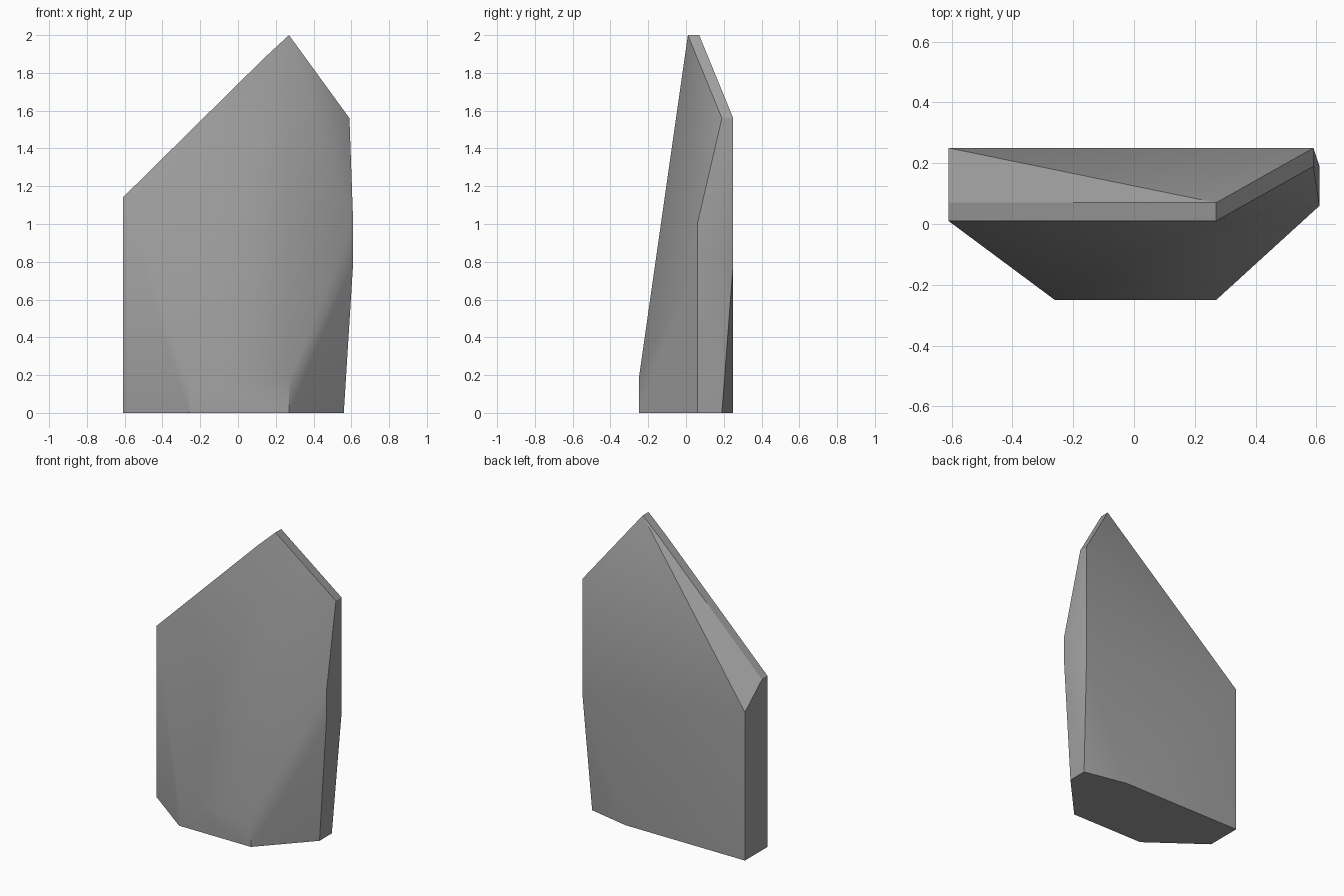
import bpy
import bmesh
import math

# Remove the default object
default_cube = bpy.data.objects.get("Cube")
if default_cube:
    bpy.data.objects.remove(default_cube, do_unlink=True)


def make_material(name, colour):
    material = bpy.data.materials.new(name)
    material.use_nodes = True
    material.diffuse_color = colour
    shader = material.node_tree.nodes["Principled BSDF"]
    shader.inputs["Base Color"].default_value = colour
    shader.inputs["Roughness"].default_value = 0.9
    return material


def hull_object(name, points, material):
    """Wrap corner points in a tight faceted skin and merge its flat faces."""
    mesh = bpy.data.meshes.new(name)
    bm = bmesh.new()
    for point in points:
        bm.verts.new(point)
    result = bmesh.ops.convex_hull(bm, input=bm.verts[:])
    unused = [item for item in result["geom_interior"]
              if isinstance(item, bmesh.types.BMVert)]
    bmesh.ops.delete(bm, geom=unused, context="VERTS")
    bmesh.ops.dissolve_limit(bm, angle_limit=math.radians(1),
                             verts=bm.verts[:], edges=bm.edges[:])
    bmesh.ops.recalc_face_normals(bm, faces=bm.faces[:])
    bm.to_mesh(mesh)
    bm.free()
    mesh.materials.append(material)
    rock = bpy.data.objects.new(name, mesh)
    bpy.context.collection.objects.link(rock)
    return rock


# Main depths of the slab, from front to back
front, ridge_front, ridge_back, back = -0.25, 0.01, 0.07, 0.25
side_front, side_back = 0.06, 0.19
left_end, right_end, peak = -0.61, 0.61, 0.27

# Upright edges: x, y, lower height, upper height
upright_edges = [
    (left_end, ridge_front, 0, 1.14),
    (left_end, back, 0, 0.99),
    (-0.26, front, 0, 0.14),
    (peak, front, 0, 0.18),
    (right_end, side_front, 0.8, 1),
    (right_end, side_back, 0.8, 1),
    (0.59, back, 0.79, 1.56),
]
corners = [(x, y, z) for x, y, *heights in upright_edges for z in heights]

# Narrow sloping ridge along the top
for x, z in [(left_end, 1.14), (0.14, 1.88), (peak, 2)]:
    corners += [(x, ridge_front, z), (x, ridge_back, z)]

# Shoulder below the peak and the tucked-in foot
corners.append((0.59, side_back, 1.56))
corners += [(0.56, y, 0) for y in (side_front, side_back)]
corners.append((peak, back, 0))

stone_grey = make_material("stone grey", (0.35, 0.35, 0.35, 1))
rock_slab = hull_object("rock_slab", corners, stone_grey)

# Soft shading that keeps the hard corners
bpy.ops.object.select_all(action="DESELECT")
rock_slab.select_set(True)
bpy.context.view_layer.objects.active = rock_slab
bpy.ops.object.shade_smooth_by_angle(angle=math.radians(30))
